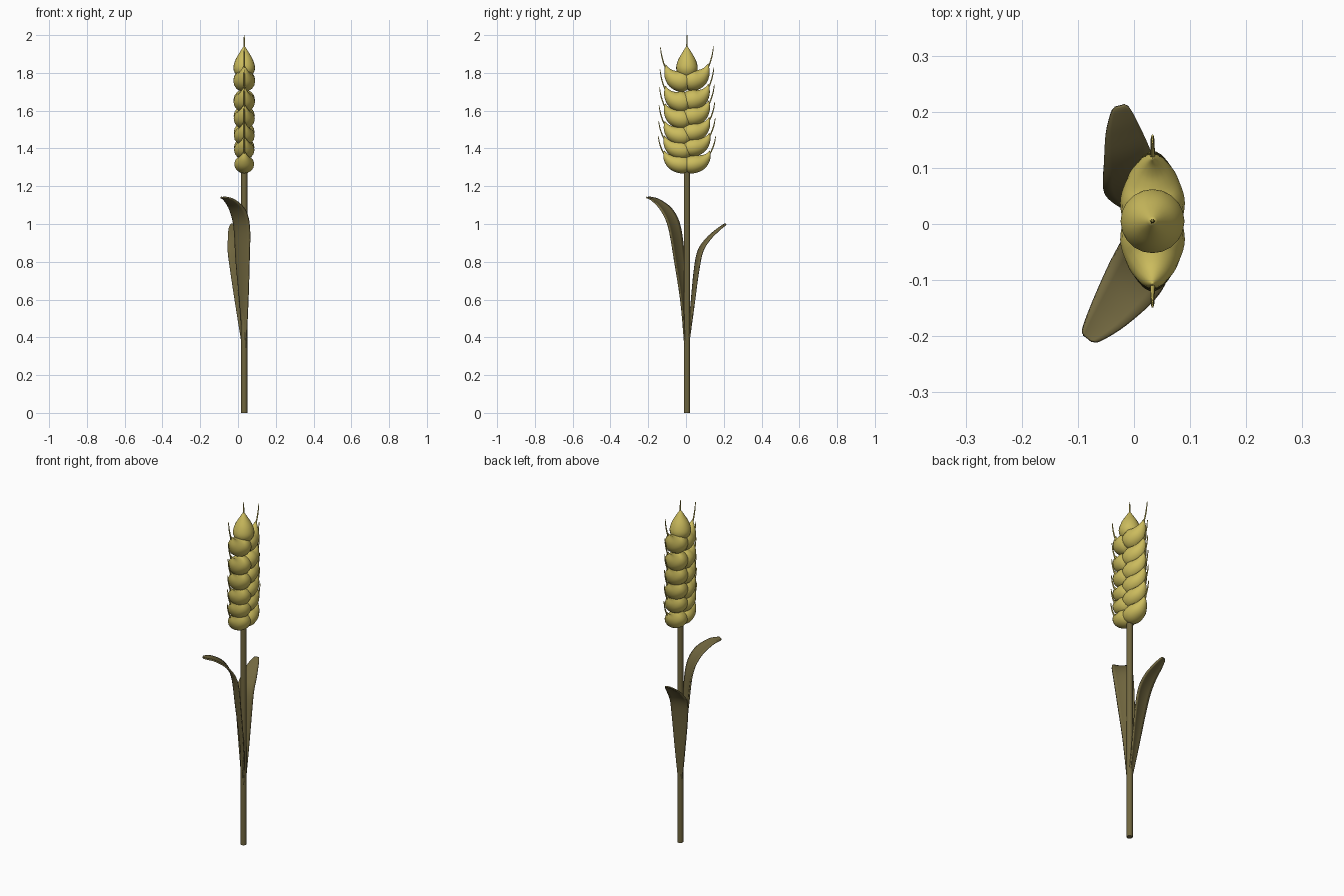
import bpy, math
from mathutils import Vector

cube = bpy.data.objects.get("Cube")
if cube:
    bpy.data.objects.remove(cube, do_unlink=True)

CX, CY = 0.033, 0.005


def material(name, rgb):
    m = bpy.data.materials.new(name)
    m.use_nodes = True
    m.diffuse_color = (*rgb, 1)
    m.node_tree.nodes["Principled BSDF"].inputs["Base Color"].default_value = (*rgb, 1)
    return m


GOLD = material("golden_grain", (0.60, 0.50, 0.11))
OLIVE = material("olive_stalk", (0.165, 0.135, 0.05))


def add_mesh(name, verts, faces, mat):
    me = bpy.data.meshes.new(name)
    me.from_pydata([tuple(v) for v in verts], [], faces)
    me.materials.append(mat)
    ob = bpy.data.objects.new(name, me)
    bpy.context.collection.objects.link(ob)
    for p in me.polygons:
        p.use_smooth = True
    return ob


def smooth_path(points, steps=4):
    """Catmull-Rom sampling of a short list of tuples."""
    pts = [Vector(p) for p in points]
    pts = [2 * pts[0] - pts[1]] + pts + [2 * pts[-1] - pts[-2]]
    out = []
    for a, b, c, d in zip(pts, pts[1:], pts[2:], pts[3:]):
        for k in range(steps):
            t = k / steps
            out.append(0.5 * (2 * b + (c - a) * t + (2 * a - 5 * b + 4 * c - d) * t ** 2
                              + (3 * b - a - 3 * c + d) * t ** 3))
    return out + [pts[-2]]


def tube(name, path, side, mat, wide=1.0, sides=16):
    """Sweep a ring along path of (x, y, z, radius); side is the flat axis."""
    verts, faces = [], []
    n = len(path)
    for i, p in enumerate(path):
        tangent = (path[min(i + 1, n - 1)].xyz - path[max(i - 1, 0)].xyz).normalized()
        up = tangent.cross(side).normalized()
        r = max(p.w, 0.0005)
        for k in range(sides):
            a = math.tau * k / sides
            verts.append(p.xyz + side * (math.cos(a) * r * wide) + up * (math.sin(a) * r))
    for i in range(n - 1):
        for k in range(sides):
            j = (k + 1) % sides
            faces.append((i * sides + k, i * sides + j, (i + 1) * sides + j, (i + 1) * sides + k))
    faces.append(tuple(reversed(range(sides))))
    faces.append(tuple(range((n - 1) * sides, n * sides)))
    return add_mesh(name, verts, faces, mat)


X = Vector((1, 0, 0))

# Stem
bpy.ops.mesh.primitive_cylinder_add(vertices=16, radius=0.016, depth=1.32, location=(CX, CY, 0.66))
stem = bpy.context.object
stem.name = "stem"
stem.data.materials.append(OLIVE)
bpy.ops.object.shade_smooth_by_angle()

# Side grains: (outward, upward, radius) along a bent teardrop
GRAIN = [(-0.035, -0.012, 0), (-0.027, -0.01, 0.022), (0.0, -0.003, 0.042), (0.035, 0.002, 0.048),
         (0.07, 0.012, 0.041), (0.097, 0.032, 0.026), (0.112, 0.055, 0.011), (0.118, 0.075, 0)]
AWN = [(0.105, 0.035, 0.004), (0.125, 0.07, 0.004), (0.14, 0.11, 0.0035), (0.148, 0.15, 0.002)]
COLUMNS = {"front": (-1, [1.315, 1.39, 1.465, 1.555, 1.645, 1.755]),
           "back": (1, [1.315, 1.405, 1.485, 1.57, 1.655, 1.76])}
for label, (sign, heights) in COLUMNS.items():
    for i, z in enumerate(heights):
        size = 1 + 0.04 * i
        reach = 1.03 - 0.016 * i

        def place(profile, grow):
            return smooth_path([(CX, CY + sign * o * reach, z + u * size, r * grow)
                                for o, u, r in profile])
        tube(f"{label}_grain_{i + 1}", place(GRAIN, size), X, GOLD, 1.1 - 0.02 * i)
        tube(f"{label}_awn_{i + 1}", place(AWN, 1), X, GOLD, sides=6)

# Top grain and its awn
TOP = [(1.765, 0), (1.775, 0.028), (1.80, 0.05), (1.83, 0.057), (1.87, 0.046),
       (1.91, 0.023), (1.94, 0.004)]
tube("top_grain", smooth_path([(CX, CY, z, r) for z, r in TOP]), X, GOLD, sides=20)
tube("top_awn", smooth_path([(CX, CY, 1.92, 0.005), (CX, CY, 1.96, 0.004), (CX, CY, 2, 0.002)]),
     X, GOLD, sides=6)


def leaf(name, spine, side):
    """Thin, slightly cupped blade along (x, y, z, half width)."""
    side = Vector(side).normalized()
    path = smooth_path(spine, 5)
    cols = 6
    verts, faces = [], []
    for i, p in enumerate(path):
        tangent = (path[min(i + 1, len(path) - 1)].xyz - path[max(i - 1, 0)].xyz).normalized()
        normal = tangent.cross(side)
        for k in range(cols + 1):
            s = 2 * k / cols - 1
            verts.append(p.xyz + side * s * p.w + normal * (0.12 * p.w * s * s))
    w = cols + 1
    for i in range(len(path) - 1):
        for k in range(cols):
            a = i * w + k
            faces.append((a, a + 1, a + w + 1, a + w))
    ob = add_mesh(name, verts, faces, OLIVE)
    mod = ob.modifiers.new("thickness", "SOLIDIFY")
    mod.thickness = 0.008
    mod.offset = 0


# Leaves
leaf("front_leaf", [(0.035, 0.0, 0.33, 0.008), (0.03, -0.012, 0.58, 0.027), (0.022, -0.037, 0.8, 0.044),
                    (0.017, -0.065, 0.98, 0.052), (-0.005, -0.105, 1.07, 0.051),
                    (-0.045, -0.16, 1.122, 0.036), (-0.076, -0.197, 1.138, 0.019),
                    (-0.083, -0.204, 1.14, 0.008)], (0.8, -0.6, 0))
leaf("back_leaf", [(0.033, 0.006, 0.33, 0.008), (0.018, 0.028, 0.54, 0.027), (0.003, 0.05, 0.75, 0.044),
                   (-0.006, 0.072, 0.86, 0.049), (-0.011, 0.115, 0.925, 0.043),
                   (-0.02, 0.165, 0.97, 0.031), (-0.024, 0.2, 0.995, 0.018),
                   (-0.025, 0.21, 1.0, 0.01)], (0.97, 0.25, 0))
